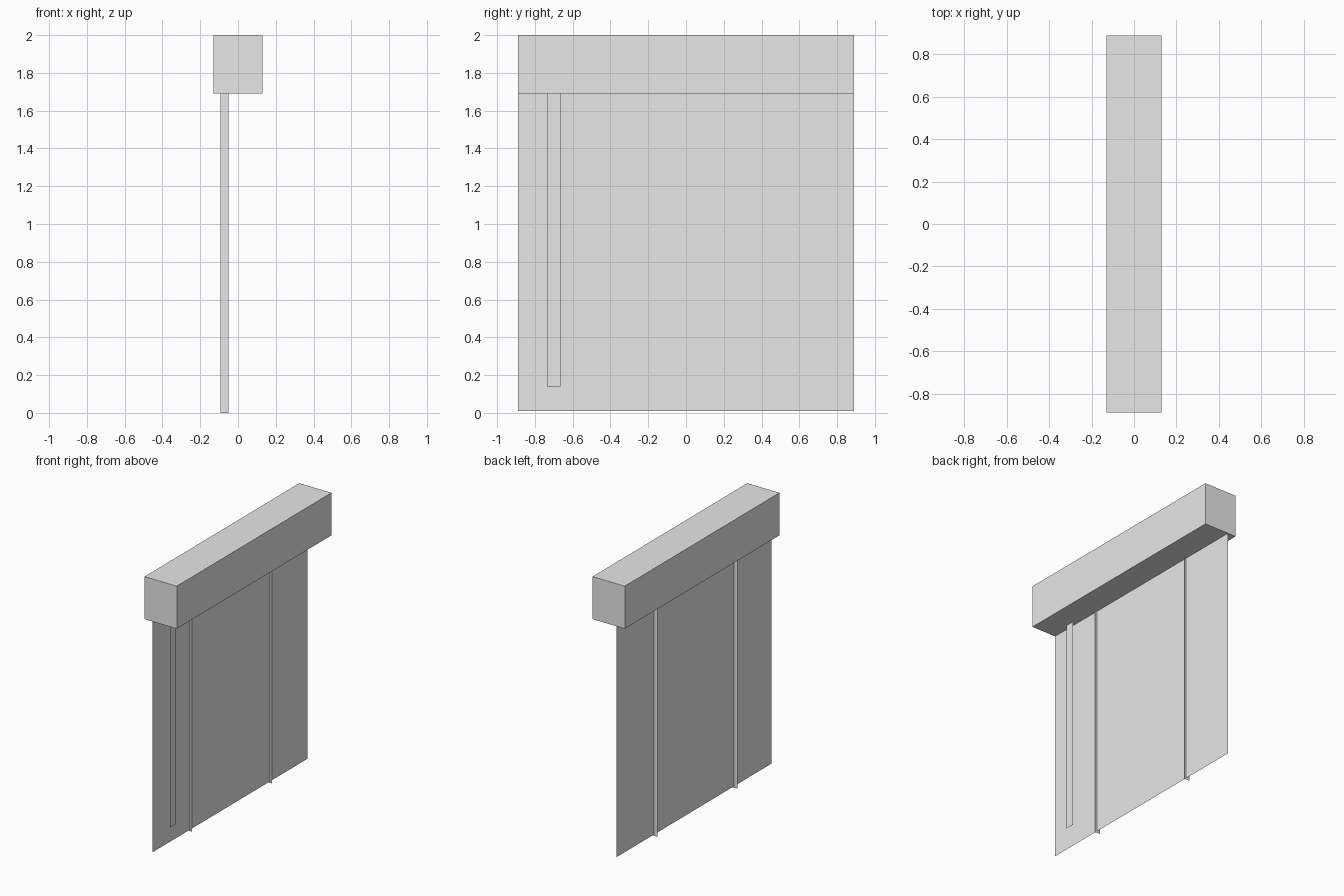
import bpy
from mathutils import Vector

cube = bpy.data.objects.get("Cube")
if cube:
    bpy.data.objects.remove(cube, do_unlink=True)

grey = bpy.data.materials.new("light_grey")
grey.use_nodes = True
grey.diffuse_color = (0.8, 0.8, 0.8, 1)
grey.node_tree.nodes["Principled BSDF"].inputs["Base Color"].default_value = (0.8, 0.8, 0.8, 1)


def finish(obj, name):
    obj.name = name
    obj.data.name = name
    obj.data.materials.append(grey)
    return obj


def box(name, low, high):
    low, high = Vector(low), Vector(high)
    bpy.ops.mesh.primitive_cube_add(size=1, location=(low + high) / 2)
    obj = bpy.context.object
    for v in obj.data.vertices:
        v.co *= high - low
    return finish(obj, name)


def panel(name, start, end, bottom, top):
    """Upright flat panel between two (x, y) points."""
    mesh = bpy.data.meshes.new(name)
    corners = [(*start, bottom), (*end, bottom), (*end, top), (*start, top)]
    mesh.from_pydata(corners, [], [(0, 1, 2, 3)])
    obj = bpy.data.objects.new(name, mesh)
    bpy.context.collection.objects.link(obj)
    return finish(obj, name)


HALF_WIDTH = 0.89
HEAD_BOTTOM = 1.69
SHEET_X = -0.065

# Head box across the top
box("head_box", (-0.13, -HALF_WIDTH, HEAD_BOTTOM), (0.13, HALF_WIDTH, 2))

# Hanging blind sheet
panel("blind_sheet", (SHEET_X, -HALF_WIDTH), (SHEET_X, HALF_WIDTH), 0.01, HEAD_BOTTOM)

# Ladder tapes that cross the sheet edge-on
for name, y in (("front_ladder_tape", -0.46), ("rear_ladder_tape", 0.46)):
    panel(name, (SHEET_X - 0.028, y), (SHEET_X + 0.016, y), 0, HEAD_BOTTOM)

# Flat control wand
panel("control_wand", (-0.032, -0.735), (-0.032, -0.665), 0.14, HEAD_BOTTOM)
